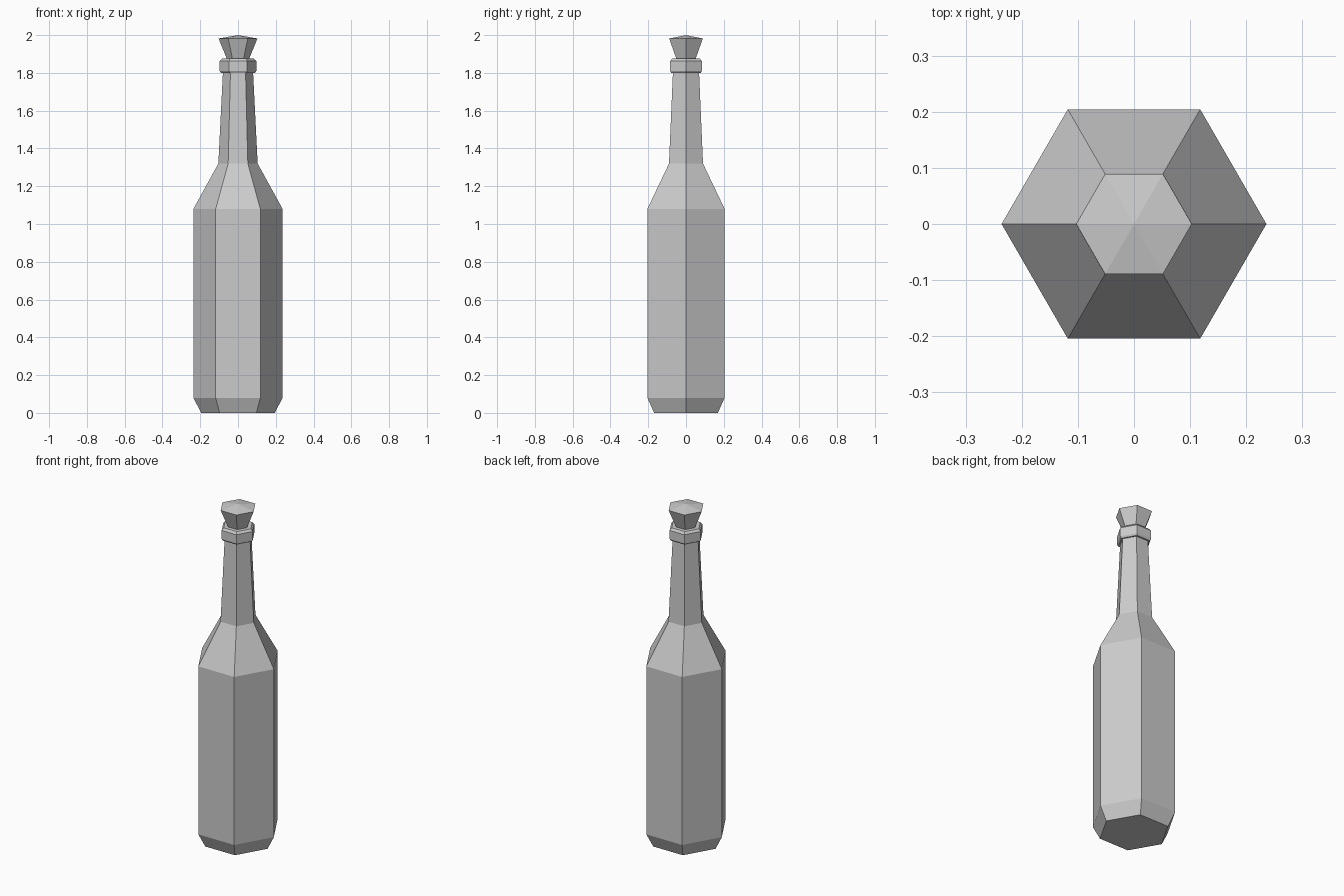
import bpy, bmesh
from math import cos, sin, tau

if "Cube" in bpy.data.objects:
    bpy.data.objects.remove(bpy.data.objects["Cube"])

SIDES = 6


def lathe(name, profile):
    """Six-sided solid from (radius, z) pairs; radius 0 makes an apex."""
    bm = bmesh.new()
    rings = []
    for r, z in profile:
        n = SIDES if r > 0 else 1
        rings.append([bm.verts.new((r * cos(tau * i / SIDES), r * sin(tau * i / SIDES), z))
                      for i in range(n)])
    for a, b in zip(rings, rings[1:]):
        for i in range(SIDES):
            j = (i + 1) % SIDES
            if len(b) == 1:
                bm.faces.new((a[i], a[j], b[0]))
            else:
                bm.faces.new((a[i], a[j], b[j], b[i]))
    # Close the open ends
    bm.faces.new(rings[0][::-1])
    if len(rings[-1]) > 1:
        bm.faces.new(rings[-1])
    bmesh.ops.recalc_face_normals(bm, faces=bm.faces)
    mesh = bpy.data.meshes.new(name)
    bm.to_mesh(mesh)
    bm.free()
    obj = bpy.data.objects.new(name, mesh)
    bpy.context.collection.objects.link(obj)
    return obj


# Glass body, shoulder, neck and lip in one continuous profile
lathe("bottle", [(0.195, 0), (0.236, 0.08), (0.236, 1.08), (0.104, 1.32),
                 (0.08, 1.80), (0.09, 1.80), (0.097, 1.81),
                 (0.097, 1.862), (0.085, 1.875)])

# Flared stopper with a shallow pointed top
lathe("stopper", [(0.057, 1.87), (0.103, 1.982), (0, 2.0)])
